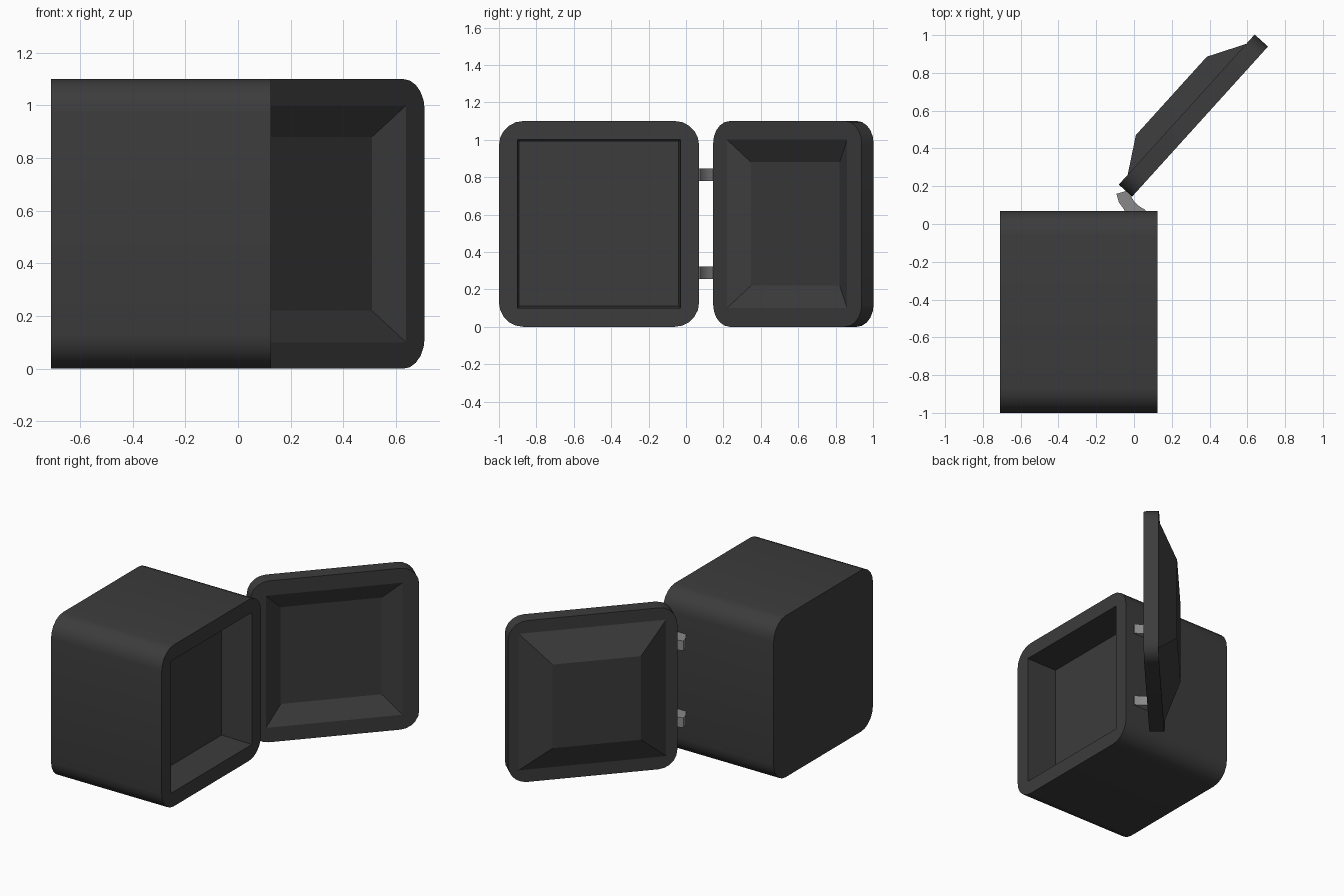
import bpy, bmesh, math
from mathutils import Vector

if "Cube" in bpy.data.objects:
    bpy.data.objects.remove(bpy.data.objects["Cube"])


def material(name, value):
    m = bpy.data.materials.new(name)
    m.diffuse_color = (value, value, value, 1)
    m.use_nodes = True
    m.node_tree.nodes["Principled BSDF"].inputs["Base Color"].default_value = m.diffuse_color
    return m


dark = material("dark_metal", 0.045)
steel = material("steel", 0.25)


def rounded_rect(u0, u1, z0, z1, r, steps=5):
    pts = []
    corners = [(u1 - r, z1 - r), (u0 + r, z1 - r), (u0 + r, z0 + r), (u1 - r, z0 + r)]
    for q, (cu, cz) in enumerate(corners):
        for i in range(steps + 1):
            a = math.pi / 2 * (q + i / steps)
            pts.append((cu + r * math.cos(a), cz + r * math.sin(a)))
    return pts


def finish(bm, name, mat):
    bmesh.ops.remove_doubles(bm, verts=bm.verts, dist=1e-5)
    bmesh.ops.recalc_face_normals(bm, faces=bm.faces)
    me = bpy.data.meshes.new(name)
    bm.to_mesh(me)
    bm.free()
    me.materials.append(mat)
    ob = bpy.data.objects.new(name, me)
    bpy.context.collection.objects.link(ob)
    bpy.ops.object.select_all(action='DESELECT')
    ob.select_set(True)
    bpy.context.view_layer.objects.active = ob
    bpy.ops.object.shade_smooth_by_angle(angle=math.radians(24))
    return ob


def loft(name, sections, origin, u_dir, n_dir, mat):
    """Join rounded rectangles (depth, u0, u1, z0, z1, radius) and cap both ends."""
    bm = bmesh.new()
    o, u_dir, n_dir = Vector(origin), Vector(u_dir), Vector(n_dir)
    loops = []
    for depth, *rect in sections:
        loops.append([bm.verts.new(o + u_dir * u + n_dir * depth + Vector((0, 0, z)))
                      for u, z in rounded_rect(*rect)])
    for a, b in zip(loops, loops[1:]):
        for i in range(len(a)):
            j = (i + 1) % len(a)
            bm.faces.new((a[i], a[j], b[j], b[i]))
    bm.faces.new(loops[0])
    bm.faces.new(loops[-1])
    return finish(bm, name, mat)


# safe body: back, front rim, opening, cavity floor
loft("safe_body", [
    (-0.71, -1.0, 0.07, 0, 1.1, 0.13),
    (0.125, -1.0, 0.07, 0, 1.1, 0.13),
    (0.125, -0.90, -0.03, 0.10, 1.0, 0),
    (-0.095, -0.89, -0.04, 0.11, 0.99, 0),
], (0, 0, 0), (0, 1, 0), (1, 0, 0), dark)

# open door: recess floor, recess edge, inner face, outer face, raised panel
loft("door", [
    (0.07, 0.21, 0.85, 0.22, 0.88, 0),
    (0.0, 0.10, 0.967, 0.10, 1.0, 0),
    (0.0, 0, 1.072, 0, 1.1, 0.12),
    (0.095, 0, 1.072, 0, 1.1, 0.12),
    (0.095, 0.07, 1.005, 0.085, 1.015, 0),
    (0.204, 0.255, 0.815, 0.265, 0.835, 0),
], (-0.01, 0.145, 0), (0.671, 0.741, 0), (-0.741, 0.671, 0), dark)

# two curved hinge arms
profile = [(0.06, 0.06), (0.06, 0.075), (0.03, 0.092), (0.0, 0.12), (-0.03, 0.17),
           (-0.04, 0.175), (-0.093, 0.16), (-0.08, 0.115), (-0.055, 0.08), (-0.045, 0.06)]
for name, z in (("lower_hinge", 0.255), ("upper_hinge", 0.78)):
    bm = bmesh.new()
    f = bm.faces.new([bm.verts.new((x, y, z)) for x, y in profile])
    ext = bmesh.ops.extrude_face_region(bm, geom=[f], use_keep_orig=True)
    bmesh.ops.translate(bm, vec=(0, 0, 0.067),
                        verts=[g for g in ext["geom"] if isinstance(g, bmesh.types.BMVert)])
    finish(bm, name, steel)
